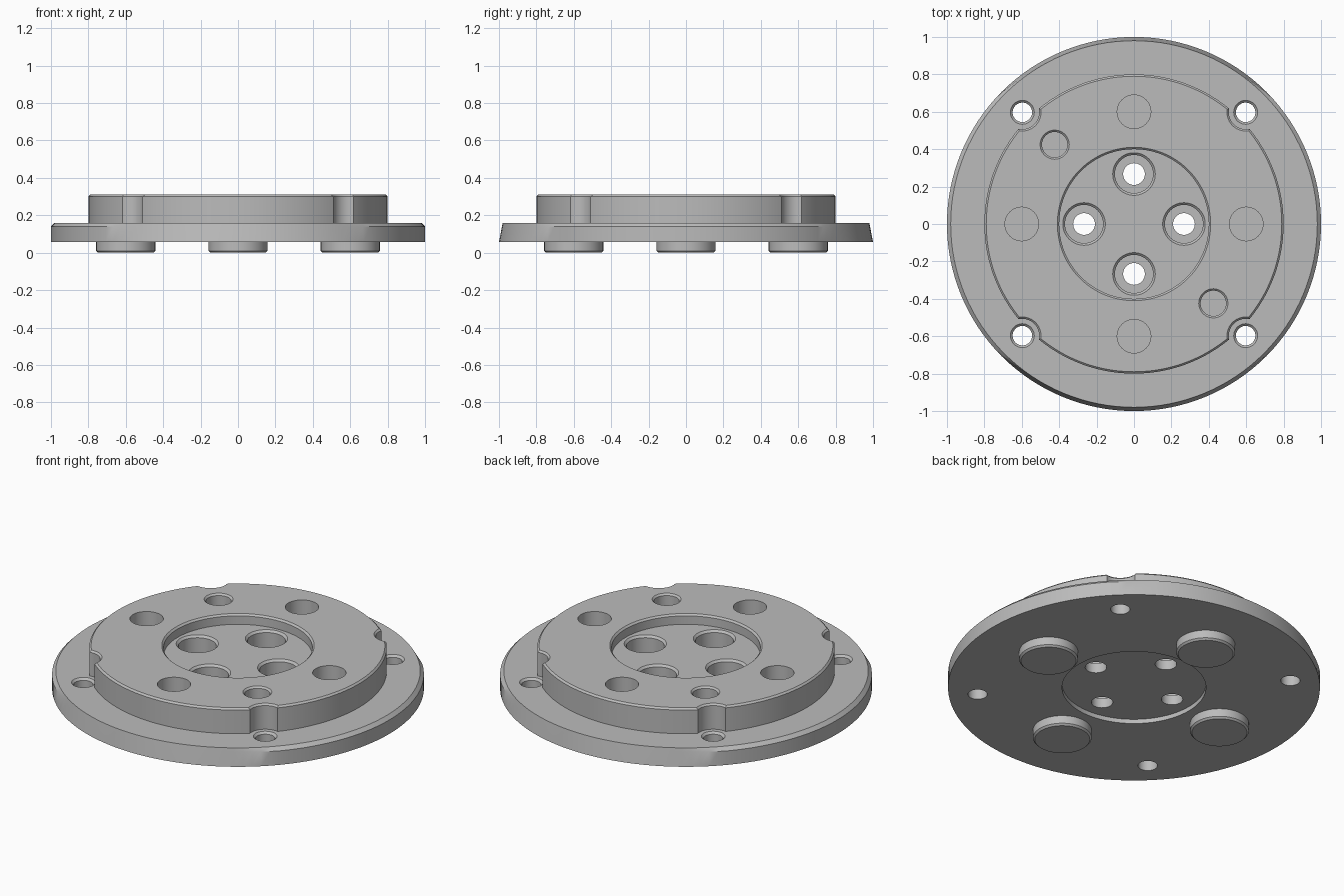
import bpy, bmesh, math

if "Cube" in bpy.data.objects:
    bpy.data.objects.remove(bpy.data.objects["Cube"])

# Levels and the single metal colour
BOTTOM, FLANGE, TOP, FLOOR = 0.057, 0.16, 0.31, 0.25

metal = bpy.data.materials.new("grey metal")
metal.use_nodes = True
colour = (0.5, 0.5, 0.5, 1)
metal.diffuse_color = colour
metal.node_tree.nodes["Principled BSDF"].inputs["Base Color"].default_value = colour


def lathe(name, profile, at=(0, 0), steps=64):
    """Closed turned solid from (radius, height) pairs, listed bottom to top."""
    bm = bmesh.new()
    rings = []
    for r, z in profile:
        angles = [math.tau * i / steps for i in range(steps)]
        rings.append([bm.verts.new((r * math.cos(a), r * math.sin(a), z)) for a in angles])
    for low, high in zip(rings, rings[1:]):
        for i in range(steps):
            j = (i + 1) % steps
            bm.faces.new((low[i], low[j], high[j], high[i]))
    bm.faces.new(rings[0][::-1])
    bm.faces.new(rings[-1])
    mesh = bpy.data.meshes.new(name)
    bm.to_mesh(mesh)
    bm.free()
    obj = bpy.data.objects.new(name, mesh)
    obj.location = (at[0], at[1], 0)
    mesh.materials.append(metal)
    bpy.context.collection.objects.link(obj)
    return obj


def activate(obj):
    bpy.ops.object.select_all(action='DESELECT')
    obj.select_set(True)
    bpy.context.view_layer.objects.active = obj


def cut(target, profile, at=(0, 0), steps=48):
    """Bore a turned shape out of the target."""
    cutter = lathe("cutter", profile, at, steps)
    cutter.hide_render = True
    mod = target.modifiers.new("bore", 'BOOLEAN')
    mod.operation = 'DIFFERENCE'
    mod.solver = 'EXACT'
    mod.object = cutter
    activate(target)
    bpy.ops.object.modifier_apply(modifier=mod.name)
    bpy.data.objects.remove(cutter)


def cross(r):
    return [(r, 0), (0, r), (-r, 0), (0, -r)]


# Flange with raised boss
RIM = 0.14
body = lathe("flange_body", [(1, BOTTOM), (1, RIM), (0.98, FLANGE), (0.8, FLANGE),
                             (0.8, TOP - 0.01), (0.79, TOP)], steps=128)

# The rim edge fades from a small chamfer at the sides to a full taper front and back
for v in body.data.vertices:
    if abs(v.co.z - RIM) < 0.001:
        t = min(max((abs(v.co.y) - 0.68) / 0.14, 0), 1)
        scale = 1 - 0.016 * t
        v.co.x *= scale
        v.co.y *= scale

# Centre recess on top and shallow recess underneath
cut(body, [(0.4, FLOOR), (0.4, TOP - 0.01), (0.41, TOP), (0.41, 0.4)], steps=96)
cut(body, [(0.387, -0.1), (0.387, BOTTOM + 0.026)], steps=96)

# Counterbored through holes in the recess
for at in cross(0.267):
    cut(body, [(0.058, -0.1), (0.058, 0.14), (0.102, 0.14), (0.102, FLOOR - 0.012),
               (0.114, FLOOR), (0.114, 0.28)], at)

# Blind holes above the feet
for at in cross(0.6):
    cut(body, [(0.09, 0.12), (0.09, 0.4)], at)

# Chamfered dowel holes on one diagonal
for s in (-1, 1):
    cut(body, [(0.068, 0.14), (0.068, TOP - 0.01), (0.078, TOP), (0.078, 0.4)],
        (0.424 * s, -0.424 * s))

# Corner mounting holes with notches in the boss
for sx in (-1, 1):
    for sy in (-1, 1):
        cut(body, [(0.052, -0.1), (0.052, FLANGE - 0.012), (0.064, FLANGE),
                   (0.09, FLANGE), (0.09, TOP - 0.01), (0.1, TOP), (0.1, 0.4)],
            (0.597 * sx, 0.597 * sy))

# Round feet with chamfered lower edges
feet = [lathe(name + "_foot", [(0.148, 0), (0.158, 0.01), (0.158, BOTTOM)], at)
        for name, at in zip(("left", "back", "right", "front"), cross(0.6))]

for obj in [body] + feet:
    activate(obj)
    bpy.ops.object.shade_smooth_by_angle(angle=math.radians(25))
